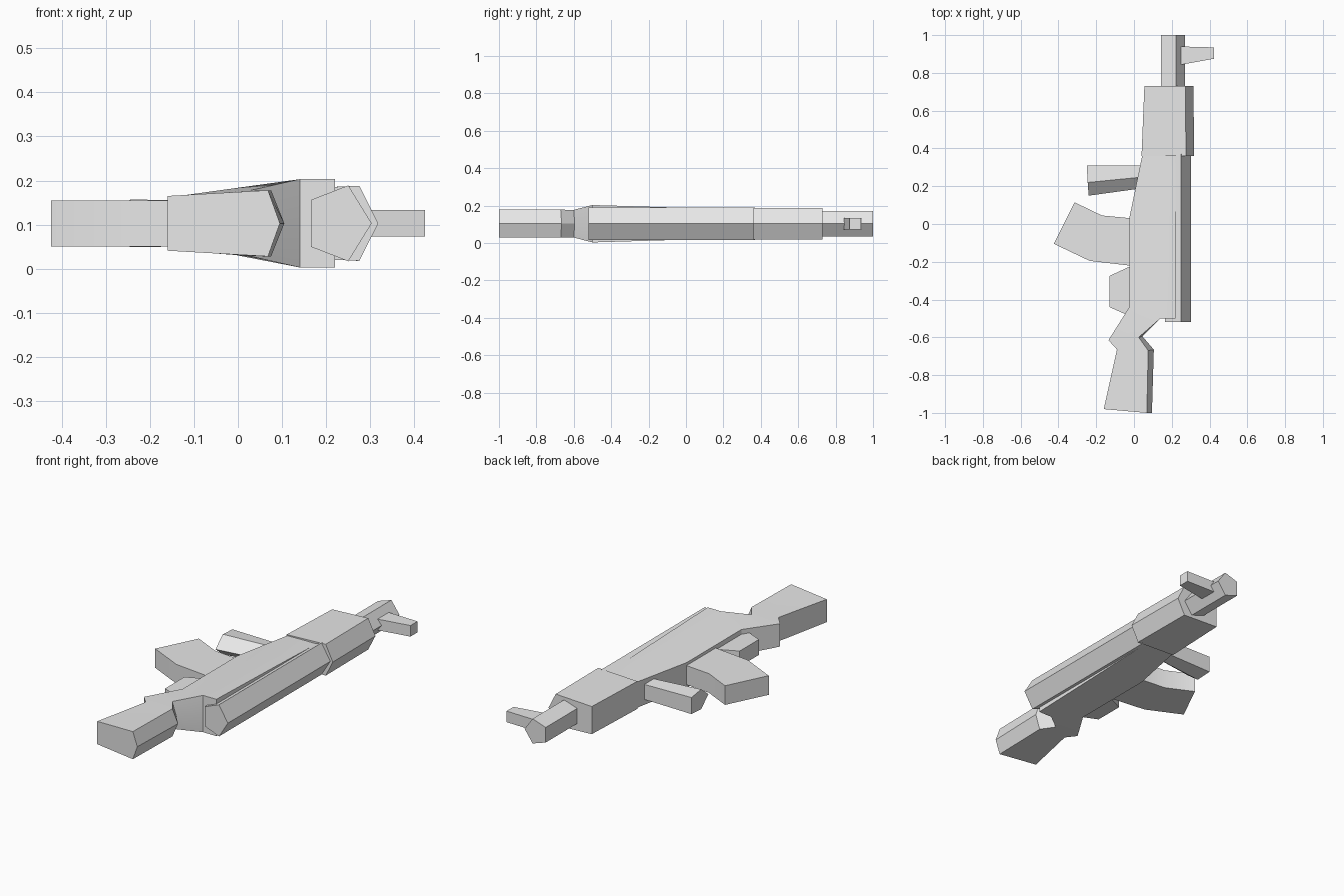
import bpy, bmesh, math

cube = bpy.data.objects.get("Cube")
if cube:
    bpy.data.objects.remove(cube, do_unlink=True)

MID = 0.103  # height of the plane of symmetry

grey = bpy.data.materials.new("plain grey")
grey.use_nodes = True
grey.diffuse_color = (0.8, 0.8, 0.8, 1)
grey.node_tree.nodes["Principled BSDF"].inputs["Base Color"].default_value = (0.8, 0.8, 0.8, 1)


def loft(name, rings):
    """Skin a closed solid through rings of equal point count."""
    bm = bmesh.new()
    loops = [[bm.verts.new(p) for p in ring] for ring in rings]
    n = len(loops[0])
    for a, b in zip(loops, loops[1:]):
        for i in range(n):
            j = (i + 1) % n
            bm.faces.new((a[i], a[j], b[j], b[i]))
    bm.faces.new(loops[0])
    bm.faces.new(loops[-1])
    bmesh.ops.remove_doubles(bm, verts=bm.verts[:], dist=0.0005)
    bmesh.ops.recalc_face_normals(bm, faces=bm.faces[:])
    mesh = bpy.data.meshes.new(name)
    bm.to_mesh(mesh)
    bm.free()
    mesh.materials.append(grey)
    obj = bpy.data.objects.new(name, mesh)
    bpy.context.collection.objects.link(obj)
    bpy.ops.object.select_all(action='DESELECT')
    obj.select_set(True)
    bpy.context.view_layer.objects.active = obj
    bpy.ops.object.shade_smooth_by_angle(angle=math.radians(30))
    return obj


def mirrored(half):
    """Close a half ring of (x, y, half height) across the symmetry plane."""
    return ([(x, y, MID + h) for x, y, h in half]
            + [(x, y, MID - h) for x, y, h in reversed(half)])


def along_y(name, front, back, y0, y1):
    loft(name, [mirrored([(x, y, h) for x, h in half])
                for half, y in ((front, y0), (back, y1))])


def plate(name, outline, h):
    loft(name, [[(x, y, MID + s * h) for x, y in outline] for s in (-1, 1)])


# Stock, neck and receiver: lower edge, shoulder, upper edge
loft("stock_and_receiver", [mirrored(r) for r in (
    [(-0.16, -0.98, 0.062), (0.068, -1.0, 0.075), (0.095, -1.0, 0)],
    [(-0.09, -0.665, 0.065), (0.075, -0.67, 0.075), (0.105, -0.665, 0)],
    [(-0.135, -0.615, 0.062), (0.025, -0.6, 0.074), (0.045, -0.595, 0)],
    [(-0.025, -0.44, 0.068), (0.14, -0.5, 0.1), (0.14, -0.5, 0)],
    [(-0.025, -0.44, 0.068), (0.14, -0.5, 0.1), (0.22, -0.5, 0.1)],
    [(-0.025, 0.03, 0.068), (0.14, 0.03, 0.084), (0.22, 0.03, 0.084)],
    [(0.045, 0.37, 0.07), (0.14, 0.37, 0.072), (0.22, 0.37, 0.072)],
)])

# Five-sided tube, handguard and barrel
tube = [(0.165, 0.053), (0.25, 0.086), (0.303, 0)]
along_y("upper_tube", tube, tube, -0.52, 0.37)
along_y("handguard", [(0.04, 0.075), (0.275, 0.085), (0.318, 0)],
        [(0.055, 0.075), (0.272, 0.085), (0.315, 0)], 0.36, 0.73)
barrel = [(0.143, 0.041), (0.222, 0.067), (0.27, 0)]
along_y("barrel", barrel, barrel, 0.72, 1.0)

# Foregrip, five-sided and running sideways
loft("foregrip", [mirrored(r) for r in (
    [(-0.25, 0.31, 0.045), (-0.245, 0.22, 0.054), (-0.24, 0.15, 0)],
    [(0.08, 0.31, 0.04), (0.06, 0.25, 0.05), (0.05, 0.19, 0)],
)])

# Flat parts
plate("front_sight", [(0.23, 0.84), (0.424, 0.875), (0.424, 0.935), (0.23, 0.94)], 0.03)
plate("magazine", [(0.02, 0.027), (-0.17, 0.045), (-0.315, 0.115),
                   (-0.424, -0.105), (-0.235, -0.195), (0.02, -0.225)], 0.052)
plate("trigger_guard", [(0.0, -0.215), (-0.13, -0.275), (-0.13, -0.44),
                        (-0.04, -0.48), (0.0, -0.48)], 0.042)
